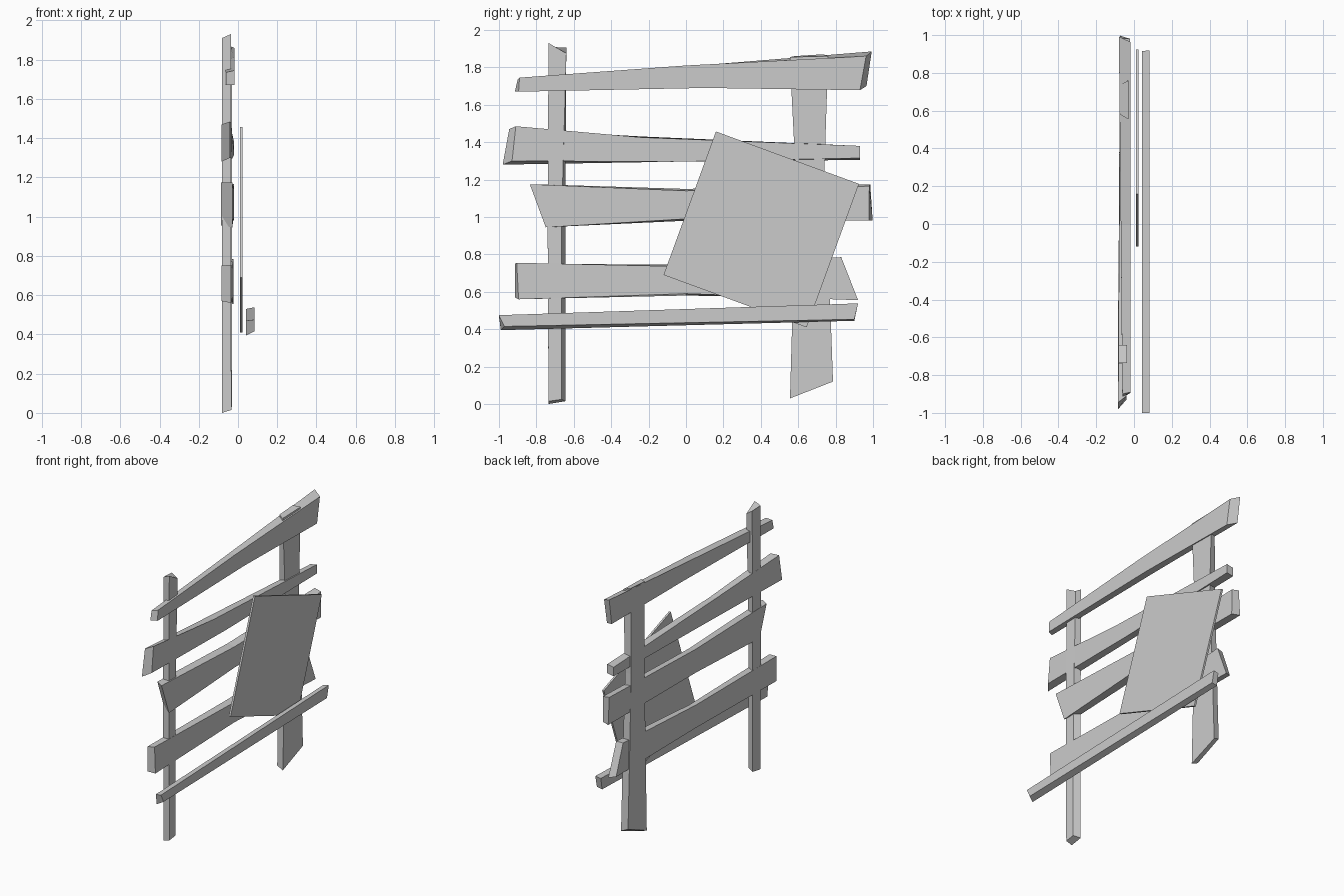
import bpy, bmesh


def plank(name, sections):
    """Loft a four-sided board through sections along its length.
    Section: x_back, x_front, edge A (y, z), edge B (y, z) on the back face,
    then the (dy, dz) shift of A and B on the front face."""
    bm = bmesh.new()
    rings = []
    for xb, xf, a, b, da, db in sections:
        pts = [(xb, *a), (xb, *b),
               (xf, b[0] + db[0], b[1] + db[1]),
               (xf, a[0] + da[0], a[1] + da[1])]
        rings.append([bm.verts.new(p) for p in pts])
    for r, s in zip(rings, rings[1:]):
        for i in range(4):
            j = (i + 1) % 4
            bm.faces.new((r[i], r[j], s[j], s[i]))
    bm.faces.new(rings[0])
    bm.faces.new(rings[-1])
    bmesh.ops.recalc_face_normals(bm, faces=bm.faces)
    mesh = bpy.data.meshes.new(name)
    bm.to_mesh(mesh)
    bm.free()
    ob = bpy.data.objects.new(name, mesh)
    bpy.context.collection.objects.link(ob)
    return ob


O = (0, 0)

# Upright posts, bottom to top
plank("left_post", [
    (-.082, -.034, (-.735, .0), (-.645, .015), (0, .015), (-.02, .01)),
    (-.082, -.036, (-.74, 1.0), (-.645, 1.0), O, (-.02, 0)),
    (-.082, -.036, (-.735, 1.91), (-.64, 1.905), (0, .02), (0, -.03))])
plank("right_post", [
    (-.078, -.03, (.56, .05), (.775, .14), (-.004, -.02), (.011, -.02)),
    (-.078, -.03, (.575, .7), (.755, .7), O, (.01, 0)),
    (-.078, -.03, (.585, 1.25), (.74, 1.25), O, O),
    (-.075, -.03, (.58, 1.86), (.735, 1.87), (-.025, -.005), (.025, -.01))])

# Cross rails, left end to right end
plank("top_rail", [
    (-.062, -.018, (-.915, 1.67), (-.9, 1.735), (.02, 0), (.01, .01)),
    (-.07, -.018, (.1, 1.69), (0, 1.805), O, (0, .005)),
    (-.08, -.018, (.965, 1.70), (.993, 1.885), (-.035, -.022), (-.03, -.025))])
plank("upper_rail", [
    (-.084, -.04, (-.98, 1.28), (-.945, 1.47), (.05, .02), (.035, .015)),
    (-.08, -.03, (-.1, 1.295), (-.23, 1.43), O, (0, -.005)),
    (-.07, -.02, (.93, 1.305), (.93, 1.37), (0, .01), (0, .01))])
plank("middle_rail", [
    (-.086, -.028, (-.72, .955), (-.8, 1.175), (-.03, -.01), (-.035, 0)),
    (-.08, -.025, (0, .98), (0, 1.15), (0, .01), (0, -.01)),
    (-.075, -.02, (.998, .98), (.985, 1.175), (-.02, 0), (-.005, -.01))])
plank("lower_rail", [
    (-.084, -.035, (-.915, .57), (-.915, .75), (.02, -.01), (.01, .005)),
    (-.08, -.03, (0, .58), (0, .745), (0, .01), (0, -.01)),
    (-.07, -.022, (.9, .565), (.82, .78), (.02, -.01), (.01, .005))])

# Loose board across the front and the tilted square sign panel
plank("loose_board", [
    (.042, .083, (-.99, .395), (-1.0, .47), (.02, .02), (0, .005)),
    (.042, .083, (.90, .445), (.915, .53), (0, .008), (.005, .008))])
plank("sign_panel", [
    (.01, .024, (-.12, .69), (.16, 1.457), O, O),
    (.01, .024, (.645, .41), (.925, 1.177), O, O)])
